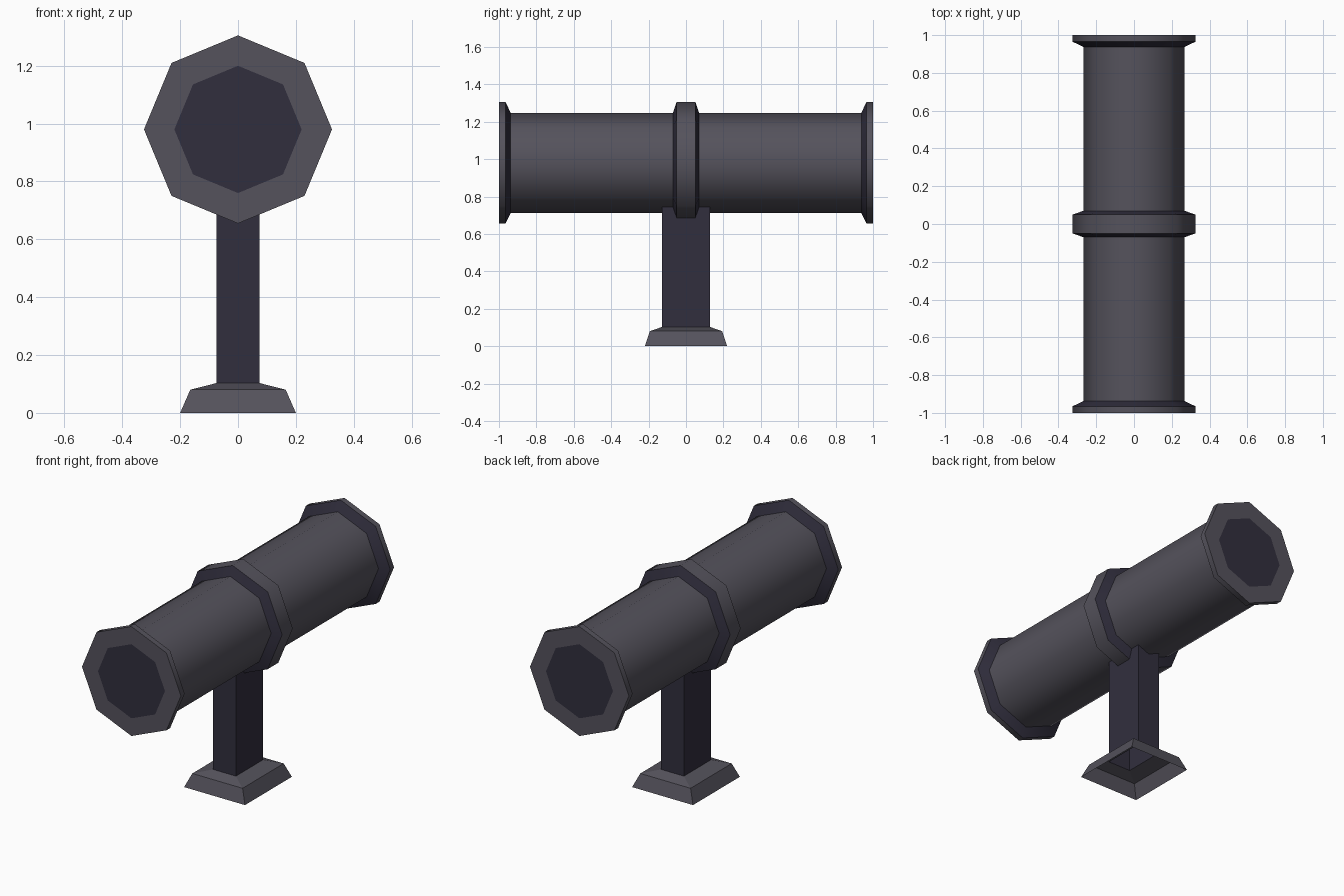
import bpy, math

if "Cube" in bpy.data.objects:
    bpy.data.objects.remove(bpy.data.objects["Cube"])

def material(name, rgb):
    m = bpy.data.materials.new(name)
    m.diffuse_color = (*rgb, 1)
    m.use_nodes = True
    m.node_tree.nodes["Principled BSDF"].inputs["Base Color"].default_value = m.diffuse_color
    return m

GREY = material("metal_grey", (0.09, 0.085, 0.107))
DARK = material("metal_dark", (0.031, 0.028, 0.048))

def loft(name, rings, mats, cap=None, smooth=False):
    """Skin a list of rings; mats gives 0 (grey) or 1 (dark) per band."""
    n = len(rings[0])
    verts = [p for ring in rings for p in ring]
    faces, idx = [], []
    for k, m in enumerate(mats):
        for i in range(n):
            j = (i + 1) % n
            faces.append((k*n + i, k*n + j, (k+1)*n + j, (k+1)*n + i))
            idx.append(m)
    if cap == "start":
        faces.append(tuple(reversed(range(n))))
        idx.append(1)
    elif cap == "end":
        faces.append(tuple(range(len(verts) - n, len(verts))))
        idx.append(1)
    me = bpy.data.meshes.new(name)
    me.from_pydata(verts, [], faces)
    me.materials.append(GREY)
    me.materials.append(DARK)
    me.polygons.foreach_set("material_index", idx)
    ob = bpy.data.objects.new(name, me)
    bpy.context.collection.objects.link(ob)
    if smooth:
        bpy.ops.object.select_all(action='DESELECT')
        ob.select_set(True)
        bpy.context.view_layer.objects.active = ob
        bpy.ops.object.shade_smooth_by_angle(angle=math.radians(50))
    return ob

CZ, R, RF, RH = 0.98, 0.267, 0.325, 0.22   # axis height, pipe, flange, opening

def octagon(y, r):
    return [(r * math.sin(i * math.pi / 4), y, CZ + r * math.cos(i * math.pi / 4))
            for i in range(8)]

def lathe(name, profile, mats, cap=None):
    return loft(name, [octagon(y, r) for y, r in profile], mats, cap, smooth=True)

# horizontal eight-sided pipe
lathe("pipe", [(-0.95, R), (0.95, R)], [0])

# raised collar in the middle
lathe("middle_collar", [(-0.07, R), (-0.05, RF), (0.05, RF), (0.07, R)], [1, 0, 1])

# end flanges with dark openings
end = [(0.937, R), (0.965, RF), (1.0, RF), (1.0, RH)]
lathe("back_flange", end, [1, 0, 0], "end")
lathe("front_flange", [(-y, r) for y, r in reversed(end)], [0, 0, 1], "start")

# hollow stepped foot and post
def rect(x, y, z):
    return [(-x, -y, z), (x, -y, z), (x, y, z), (-x, y, z)]

loft("foot", [rect(0.20, 0.22, 0), rect(0.165, 0.193, 0.08), rect(0.075, 0.127, 0.103)], [0, 0])
loft("post", [rect(0.075, 0.127, 0.103), rect(0.075, 0.127, 0.747)], [1])
